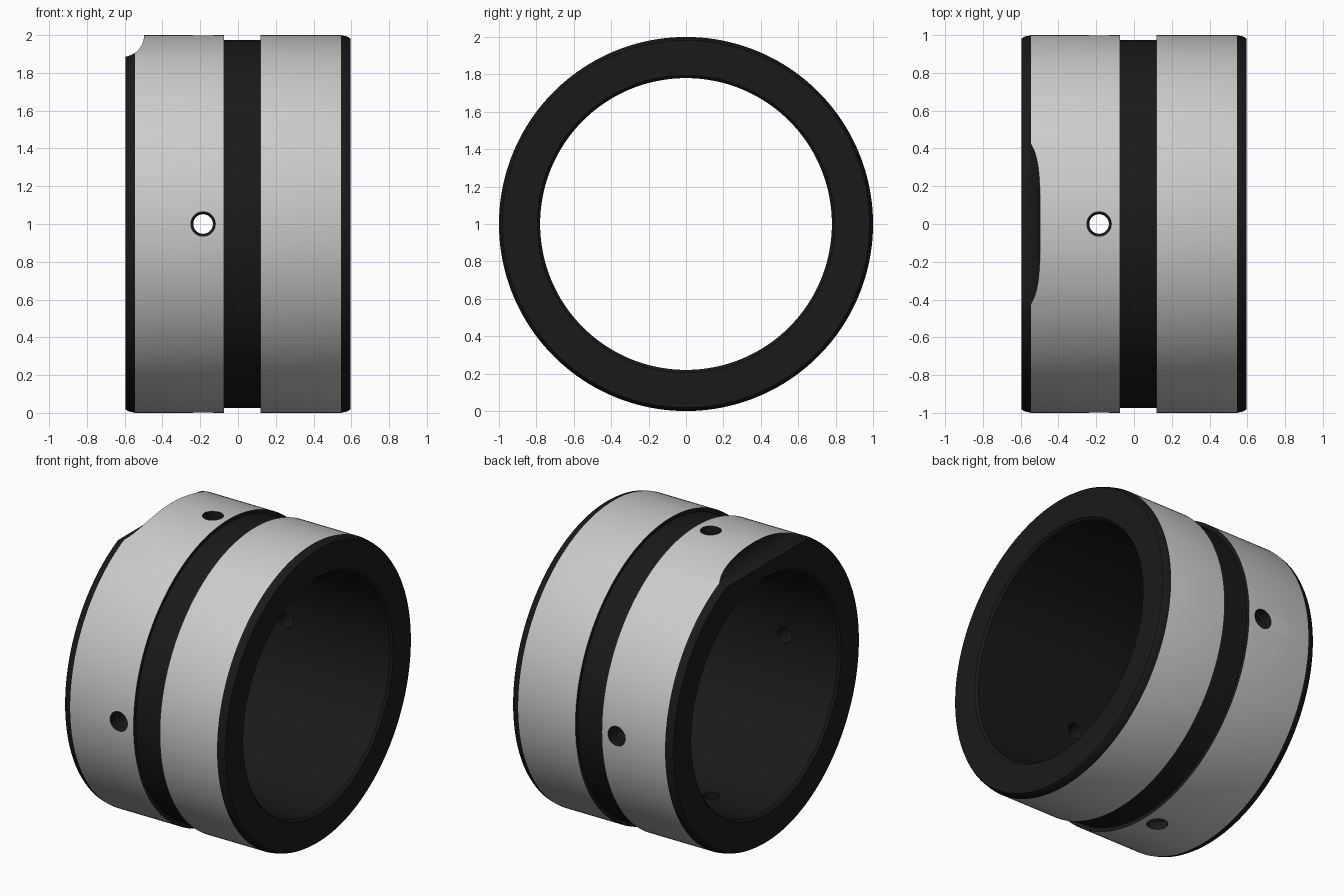
import bpy, bmesh
from math import pi, cos, sin
from mathutils import Matrix, Vector

if "Cube" in bpy.data.objects:
    bpy.data.objects.remove(bpy.data.objects["Cube"])

grey = bpy.data.materials.new("satin_grey")
grey.diffuse_color = (0.8, 0.8, 0.8, 1)
grey.use_nodes = True
grey.node_tree.nodes["Principled BSDF"].inputs["Base Color"].default_value = grey.diffuse_color
black = bpy.data.materials.new("black")
black.diffuse_color = (0.01, 0.01, 0.01, 1)
black.use_nodes = True
black.node_tree.nodes["Principled BSDF"].inputs["Base Color"].default_value = black.diffuse_color


def lathe(name, profile, seg, matrix, grey_spans=(), closed=True):
    """Revolve (position, radius) points about local x; grey_spans are grey bands."""
    bm = bmesh.new()
    rings = [[bm.verts.new((x, r * sin(2 * pi * i / seg), r * cos(2 * pi * i / seg)))
              for i in range(seg)] for x, r in profile]
    n = len(rings)
    for k in range(n if closed else n - 1):
        a, b = rings[k], rings[(k + 1) % n]
        for i in range(seg):
            j = (i + 1) % seg
            f = bm.faces.new((a[i], a[j], b[j], b[i]))
            f.material_index = 0 if k in grey_spans else 1
    if not closed:
        for ring in (rings[0], rings[-1]):
            bm.faces.new(ring).material_index = 1
    bmesh.ops.recalc_face_normals(bm, faces=bm.faces[:])
    bm.transform(matrix)
    me = bpy.data.meshes.new(name)
    bm.to_mesh(me)
    bm.free()
    me.materials.append(grey)
    me.materials.append(black)
    ob = bpy.data.objects.new(name, me)
    bpy.context.collection.objects.link(ob)
    return ob


centre = Matrix.Translation((0, 0, 1))

# Ring body: outer bands, groove, eased ends and bore
ring = lathe("ring_body", [
    (-0.595, 0.982), (-0.58, 0.992), (-0.545, 1.0), (-0.075, 1.0),
    (-0.075, 0.975), (0.12, 0.975), (0.12, 1.0), (0.545, 1.0),
    (0.58, 0.992), (0.595, 0.982), (0.595, 0.795), (0.58, 0.78),
    (-0.58, 0.78), (-0.595, 0.795)], 160, centre, grey_spans=(2, 6))

# Stepped radial holes at front, back, top and bottom
cutters = []
for q in range(4):
    m = (centre @ Matrix.Translation((-0.185, 0, 0))
         @ Matrix.Rotation(q * pi / 2, 4, 'X') @ Matrix.Rotation(-pi / 2, 4, 'Y'))
    cutters.append(lathe("hole_cutter", [(0.6, 0.052), (0.935, 0.052), (0.945, 0.065),
                                         (1.1, 0.065)], 32, m, closed=False))

# Scooped notch across the top of the left end
m = Matrix.Translation((-0.612, 0, 2.0)) @ Matrix.Rotation(pi / 2, 4, 'Z')
cutters.append(lathe("notch_cutter", [(-0.8, 0.115), (0.8, 0.115)], 64, m, closed=False))

for c in cutters:
    c.hide_render = True
    mod = ring.modifiers.new("cut", 'BOOLEAN')
    mod.operation = 'DIFFERENCE'
    mod.solver = 'EXACT'
    mod.object = c

# Apply the cuts, remove the helpers and smooth
bpy.context.view_layer.update()
bpy.ops.object.select_all(action='DESELECT')
bpy.context.view_layer.objects.active = ring
ring.select_set(True)
for mod in list(ring.modifiers):
    bpy.ops.object.modifier_apply(modifier=mod.name)
for c in cutters:
    bpy.data.objects.remove(c)
bpy.ops.object.shade_smooth_by_angle(angle=0.5)
